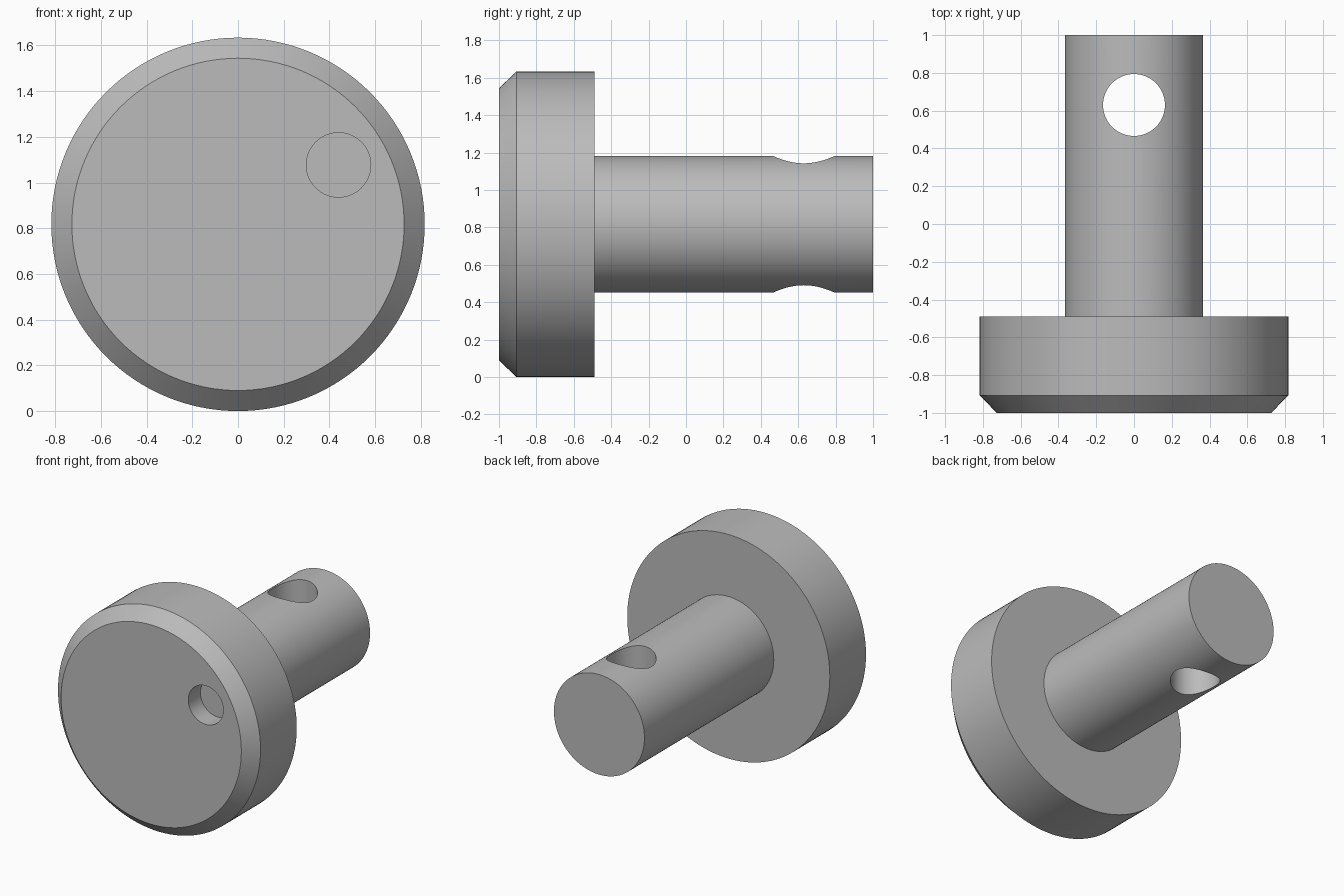
import bpy
import bmesh
import math
from mathutils import Matrix, Vector

cube = bpy.data.objects.get("Cube")
if cube:
    bpy.data.objects.remove(cube, do_unlink=True)

AXIS_Z = 0.817

grey = bpy.data.materials.new("plain grey")
grey.use_nodes = True
colour = (0.5, 0.5, 0.5, 1)
grey.diffuse_color = colour
grey.node_tree.nodes["Principled BSDF"].inputs["Base Color"].default_value = colour


def add_object(name, bm):
    bmesh.ops.recalc_face_normals(bm, faces=bm.faces)
    mesh = bpy.data.meshes.new(name)
    bm.to_mesh(mesh)
    bm.free()
    mesh.materials.append(grey)
    obj = bpy.data.objects.new(name, mesh)
    bpy.context.collection.objects.link(obj)
    return obj


def lathe(name, profile, segments=128):
    """Turn (radius, y) points about the y axis and cap both ends."""
    bm = bmesh.new()
    rings = []
    for radius, y in profile:
        angles = [math.tau * i / segments for i in range(segments)]
        rings.append([bm.verts.new((radius * math.cos(a), y, AXIS_Z + radius * math.sin(a)))
                      for a in angles])
    for a, b in zip(rings, rings[1:]):
        for i in range(segments):
            j = (i + 1) % segments
            bm.faces.new((a[i], a[j], b[j], b[i]))
    bm.faces.new(rings[0])
    bm.faces.new(rings[-1])
    return add_object(name, bm)


def drill(target, name, centre, radius, depth, rotation):
    """Cut a round hole, then discard the cutter."""
    bm = bmesh.new()
    bmesh.ops.create_cone(bm, cap_ends=True, segments=64, radius1=radius, radius2=radius,
                          depth=depth, matrix=Matrix.Translation(Vector(centre)) @ rotation)
    cutter = add_object(name, bm)
    cutter.hide_render = True
    mod = target.modifiers.new(name, 'BOOLEAN')
    mod.operation = 'DIFFERENCE'
    mod.solver = 'EXACT'
    mod.object = cutter
    bpy.ops.object.modifier_apply(modifier=name)
    bpy.data.objects.remove(cutter, do_unlink=True)


# Turned body: chamfered round head stepping down to the shaft
pin = lathe("headed_pin", [(0.727, -1), (0.817, -0.907), (0.817, -0.49),
                           (0.365, -0.49), (0.365, 1)])
bpy.context.view_layer.objects.active = pin
pin.select_set(True)

# Vertical cross hole through the shaft
drill(pin, "cross_hole", (0, 0.63, AXIS_Z), 0.164, 1.2, Matrix())

# Shallow blind hole in the front of the head
HOLE_DEPTH = 0.14
drill(pin, "blind_hole", (0.44, -1, 1.077), 0.141, 2 * HOLE_DEPTH,
      Matrix.Rotation(math.pi / 2, 4, 'X'))

bpy.ops.object.shade_smooth_by_angle(angle=math.radians(30))
